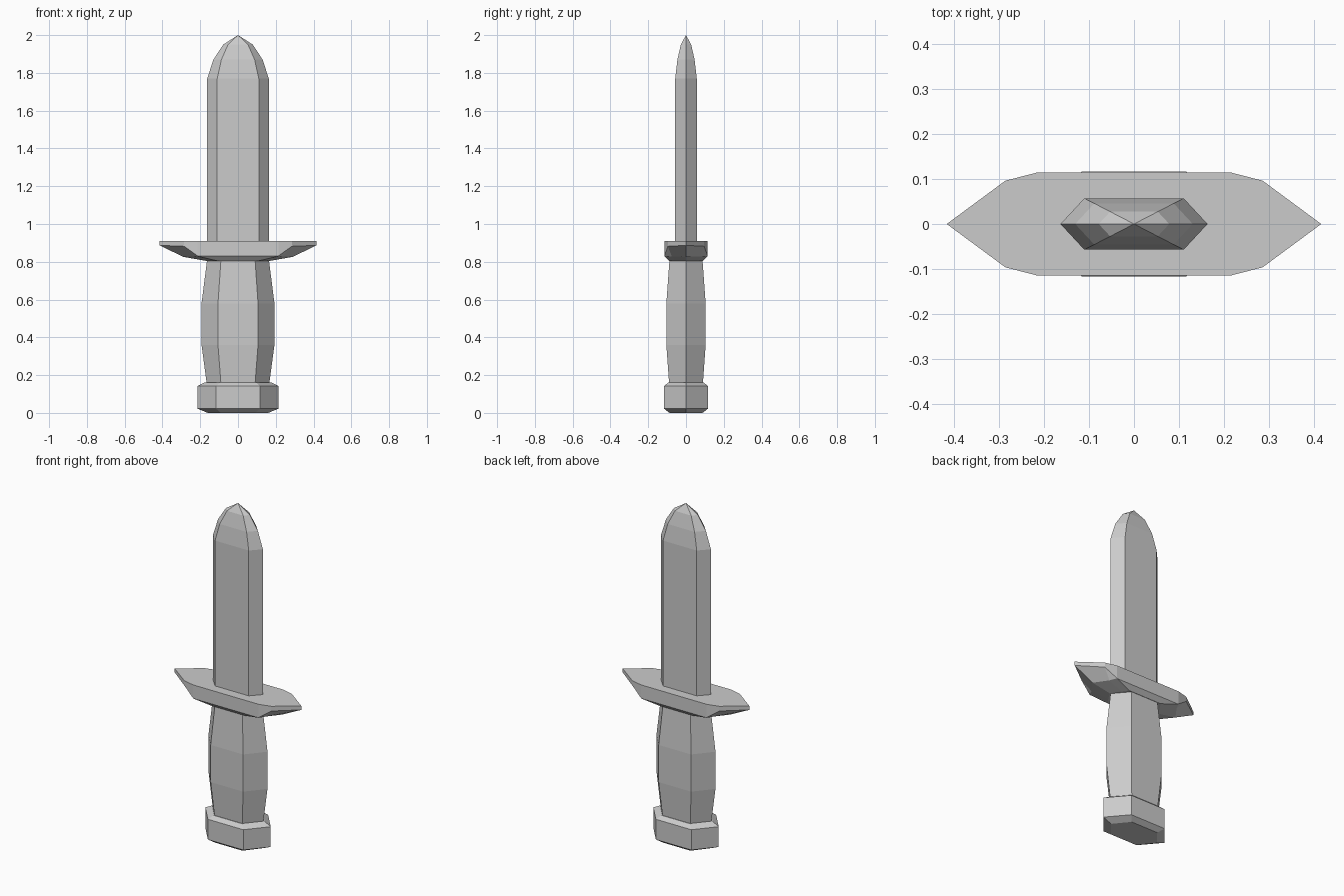
import bpy, bmesh

if "Cube" in bpy.data.objects:
    bpy.data.objects.remove(bpy.data.objects["Cube"])


def loft(name, rings):
    """Skin equal-length rings of points; a one-point last ring makes an apex."""
    bm = bmesh.new()
    loops = [[bm.verts.new(p) for p in ring] for ring in rings]
    for a, b in zip(loops, loops[1:]):
        n = len(a)
        for i in range(n):
            j = (i + 1) % n
            if len(b) == 1:
                bm.faces.new((a[i], a[j], b[0]))
            else:
                bm.faces.new((a[i], a[j], b[j], b[i]))
    for loop in (loops[0], loops[-1]):
        if len(loop) > 2:
            bm.faces.new(loop)
    bmesh.ops.recalc_face_normals(bm, faces=bm.faces)
    mesh = bpy.data.meshes.new(name)
    bm.to_mesh(mesh)
    bm.free()
    obj = bpy.data.objects.new(name, mesh)
    bpy.context.collection.objects.link(obj)
    return obj


def hexagon(z, side, flat, depth):
    """Flattened hexagon: points at +-side, flat faces at y = +-depth."""
    return [(side, 0, z), (flat, depth, z), (-flat, depth, z),
            (-side, 0, z), (-flat, -depth, z), (flat, -depth, z)]


def mirrored(quarter):
    """Complete a ring from its +x +y quarter, starting at the +x tip."""
    q = quarter
    half = q + [(-x, y, z) for x, y, z in reversed(q)]
    return half + [(x, -y, z) for x, y, z in reversed(half[1:-1])]


# Pommel
loft("pommel", [hexagon(*r) for r in (
    (0.0, 0.16, 0.09, 0.087), (0.022, 0.214, 0.116, 0.116),
    (0.142, 0.214, 0.116, 0.116), (0.162, 0.175, 0.095, 0.093))])

# Grip, swelling in the middle
loft("grip", [hexagon(*r) for r in (
    (0.15, 0.165, 0.09, 0.089), (0.36, 0.193, 0.106, 0.104),
    (0.58, 0.193, 0.106, 0.104), (0.815, 0.163, 0.09, 0.087))])

# Crossguard with pointed ends and chamfered underside
loft("crossguard", [mirrored(q) for q in (
    [(0.17, 0, 0.805), (0.135, 0.055, 0.805), (0.11, 0.09, 0.805)],
    [(0.29, 0, 0.826), (0.235, 0.075, 0.828), (0.215, 0.114, 0.83)],
    [(0.415, 0, 0.887), (0.285, 0.096, 0.882), (0.215, 0.114, 0.832)],
    [(0.415, 0, 0.91), (0.285, 0.096, 0.91), (0.215, 0.114, 0.91)])])

# Blade with a rounded point
blade = [hexagon(z, 0.163 * s, 0.11 * s, 0.057 * s) for z, s in (
    (0.89, 1), (1.77, 1), (1.87, 0.8), (1.95, 0.48))]
loft("blade", blade + [[(0, 0, 2.0)]])
